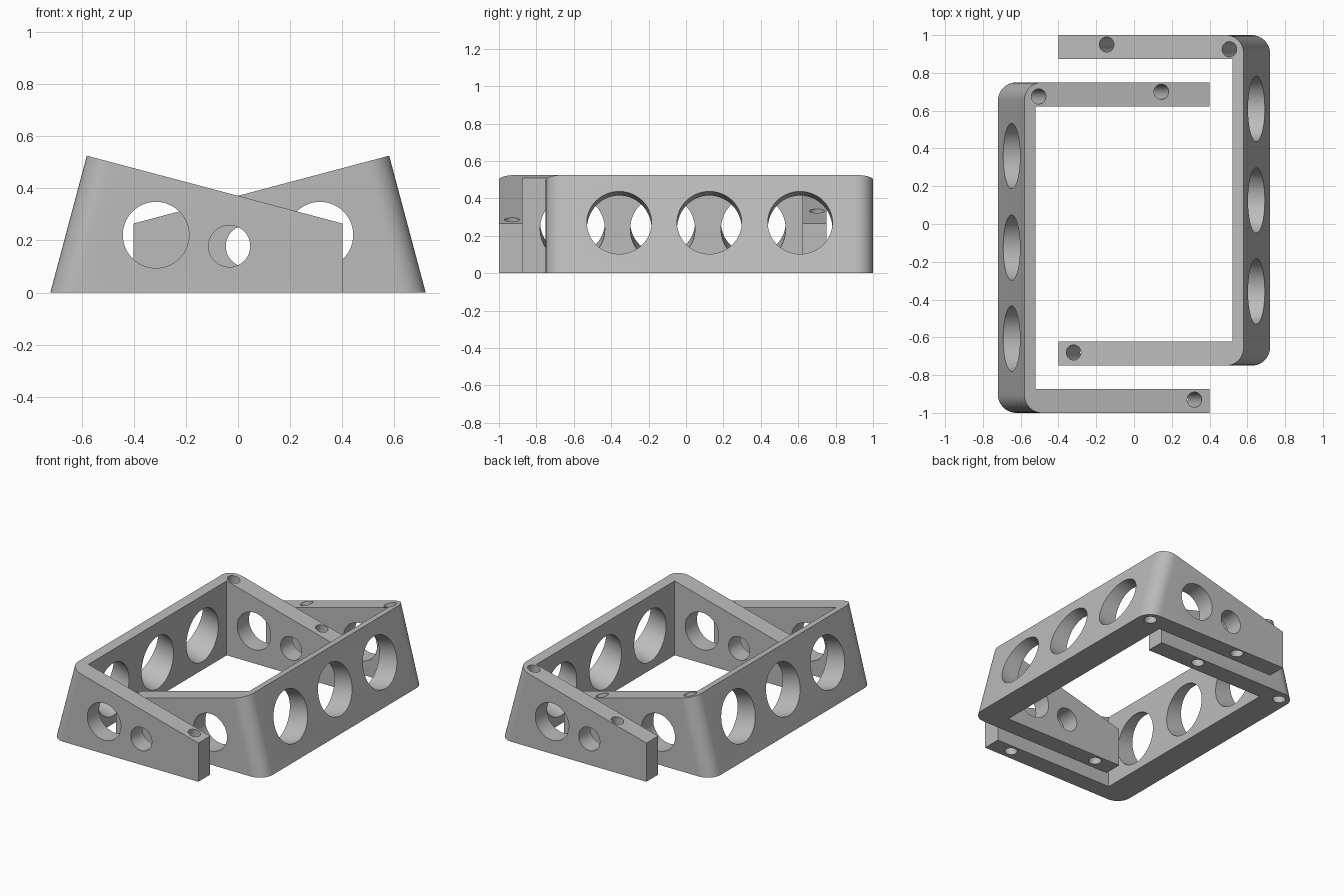
import bpy, bmesh
from math import radians
from mathutils import Matrix, Vector

cube = bpy.data.objects.get("Cube")
if cube:
    bpy.data.objects.remove(cube, do_unlink=True)

FRONT, BACK, WALL = -1.0, 0.75, 0.127
INNER_X = -0.522
TILT = radians(15)

# Single grey material
grey = bpy.data.materials.new("plain_grey")
grey.use_nodes = True
colour = (0.5, 0.5, 0.5, 1)
grey.diffuse_color = colour
grey.node_tree.nodes["Principled BSDF"].inputs["Base Color"].default_value = colour


def make_object(name, bm):
    bmesh.ops.recalc_face_normals(bm, faces=bm.faces)
    mesh = bpy.data.meshes.new(name)
    bm.to_mesh(mesh)
    bm.free()
    mesh.materials.append(grey)
    obj = bpy.data.objects.new(name, mesh)
    bpy.context.collection.objects.link(obj)
    return obj


def activate(obj):
    bpy.ops.object.select_all(action='DESELECT')
    obj.select_set(True)
    bpy.context.view_layer.objects.active = obj


def cut(target, bm):
    """Subtract a temporary cutter from the target."""
    cutter = make_object("cutter", bm)
    cutter.hide_render = True
    activate(target)
    mod = target.modifiers.new("cut", 'BOOLEAN')
    mod.operation = 'DIFFERENCE'
    mod.solver = 'EXACT'
    mod.object = cutter
    bpy.ops.object.modifier_apply(modifier=mod.name)
    bpy.data.objects.remove(cutter, do_unlink=True)


def drill(target, centre, axis, radius, depth):
    bm = bmesh.new()
    turn = Vector(axis).to_track_quat('Z', 'Y').to_matrix().to_4x4()
    bmesh.ops.create_cone(bm, cap_ends=True, segments=56, radius1=radius,
                          radius2=radius, depth=depth,
                          matrix=Matrix.Translation(centre) @ turn)
    cut(target, bm)


# Sloped wedge block, extruded front to back
bm = bmesh.new()
profile = [(-0.72, 0), (0.4, 0), (0.4, 0.265), (-0.58, 0.525)]
face = bm.faces.new([bm.verts.new((x, FRONT, z)) for x, z in profile])
extruded = bmesh.ops.extrude_face_region(bm, geom=[face])
bmesh.ops.translate(bm, vec=(0, BACK - FRONT, 0),
                    verts=[v for v in extruded["geom"] if isinstance(v, bmesh.types.BMVert)])
# Round the two outer slanted corners
corners = [e for e in bm.edges
           if all(v.co.x < -0.5 for v in e.verts)
           and abs(e.verts[0].co.y - e.verts[1].co.y) < 0.01]
bmesh.ops.bevel(bm, geom=corners, offset=0.095, offset_type='OFFSET',
                segments=10, profile=0.5, affect='EDGES')
right_bracket = make_object("right_bracket", bm)

# Hollow the block so a slanted wall and two arms remain
bm = bmesh.new()
y0, y1 = FRONT + WALL, BACK - WALL
bmesh.ops.create_cube(bm, size=1, matrix=Matrix.Translation((INNER_X + 1, (y0 + y1) / 2, 0.4))
                      @ Matrix.Diagonal((2, y1 - y0, 2, 1)))
cut(right_bracket, bm)

# Large and small round openings through both arms
for x, z, radius in [(-0.315, 0.221, 0.127), (-0.033, 0.178, 0.08)]:
    drill(right_bracket, (x, -0.125, z), (0, 1, 0), radius, 3)

# Three round openings square to the slanted wall
slant_normal = Matrix.Rotation(TILT, 3, 'Y') @ Vector((-1, 0, 0))
for y in (-0.607, -0.125, 0.36):
    drill(right_bracket, (-0.648, y, 0.27), slant_normal, 0.173, 0.4)

# Screw holes square to the sloped top
top_normal = Matrix.Rotation(TILT, 3, 'Y') @ Vector((0, 0, 1))
for x, y in [(-0.505, 0.675), (0.145, 0.70), (0.32, -0.93)]:
    z = 0.371 - 0.265 * x
    drill(right_bracket, (x, y, z), top_normal, 0.04, 2)

# Mirrored twin, set further back
bm = bmesh.new()
bm.from_mesh(right_bracket.data)
bm.transform(Matrix.Translation((0, 0.25, 0)) @ Matrix.Diagonal((-1, 1, 1, 1)))
bmesh.ops.reverse_faces(bm, faces=bm.faces)
left_bracket = make_object("left_bracket", bm)

for bracket in (right_bracket, left_bracket):
    activate(bracket)
    bpy.ops.object.shade_smooth_by_angle(angle=radians(30))
